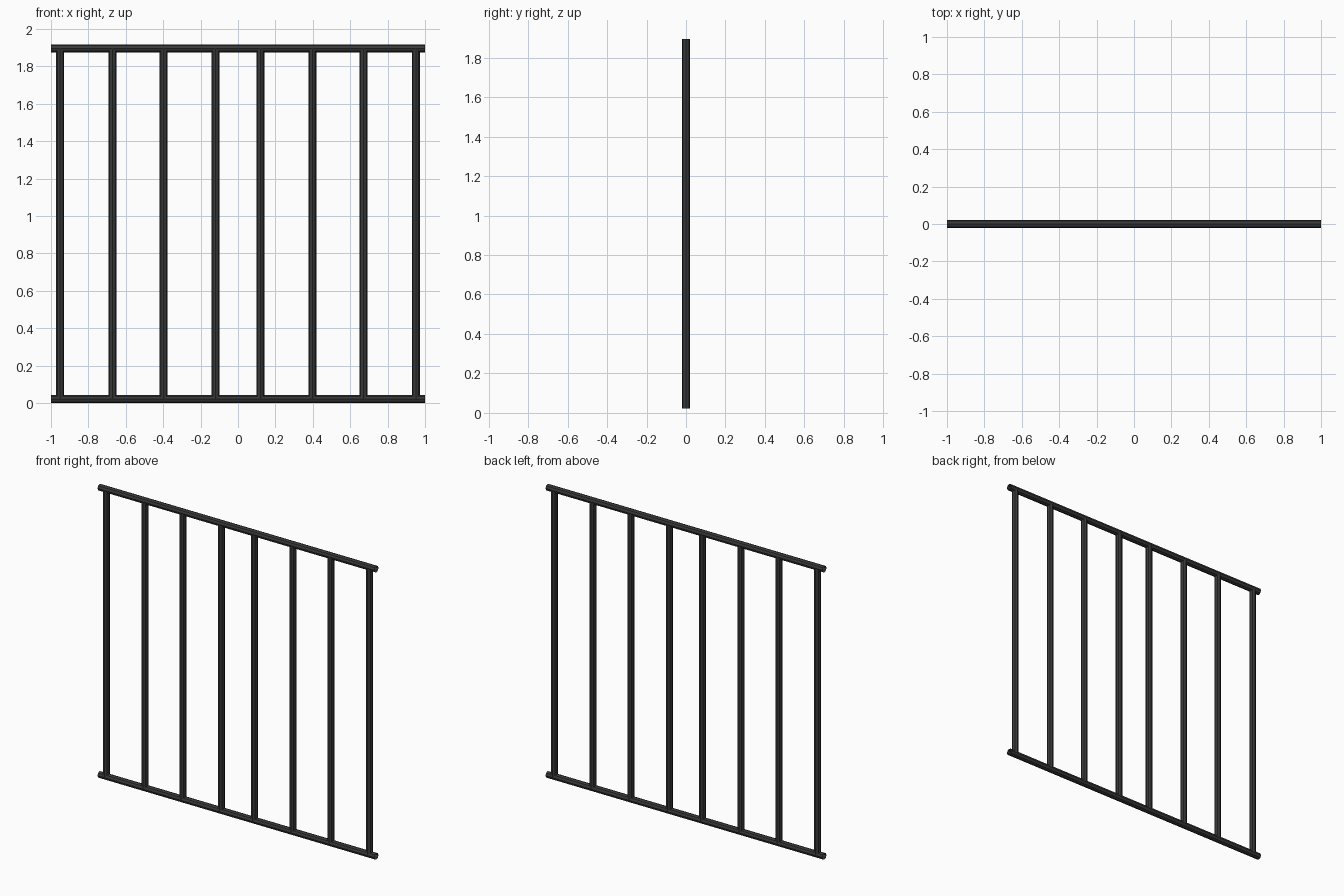
import bpy, math

if "Cube" in bpy.data.objects:
    bpy.data.objects.remove(bpy.data.objects["Cube"])

iron = bpy.data.materials.new("dark iron")
iron.diffuse_color = (0.04, 0.04, 0.04, 1)
iron.use_nodes = True
iron.node_tree.nodes["Principled BSDF"].inputs["Base Color"].default_value = iron.diffuse_color

R, TOP = 0.021, 1.896


def tube(name, length, loc, rot):
    # open-ended eight-sided tube with flat faces
    bpy.ops.mesh.primitive_cylinder_add(vertices=8, radius=R, depth=length,
                                        end_fill_type='NOTHING',
                                        location=loc, rotation=rot)
    ob = bpy.context.object
    ob.name = name
    ob.data.materials.append(iron)


# horizontal rails
lie = (math.pi / 8, math.pi / 2, 0)
for name, z in (("bottom_rail", R), ("top_rail", TOP)):
    tube(name, 2.0, (0, 0, z), (0, math.pi / 2, 0))

# upright bars, mirrored about the centre
for x in (0.12, 0.398, 0.671, 0.951):
    for side in (-1, 1):
        tube("upright_bar", TOP - R - 0.004, (side * x, 0, (TOP + R) / 2), (0, 0, 0))
